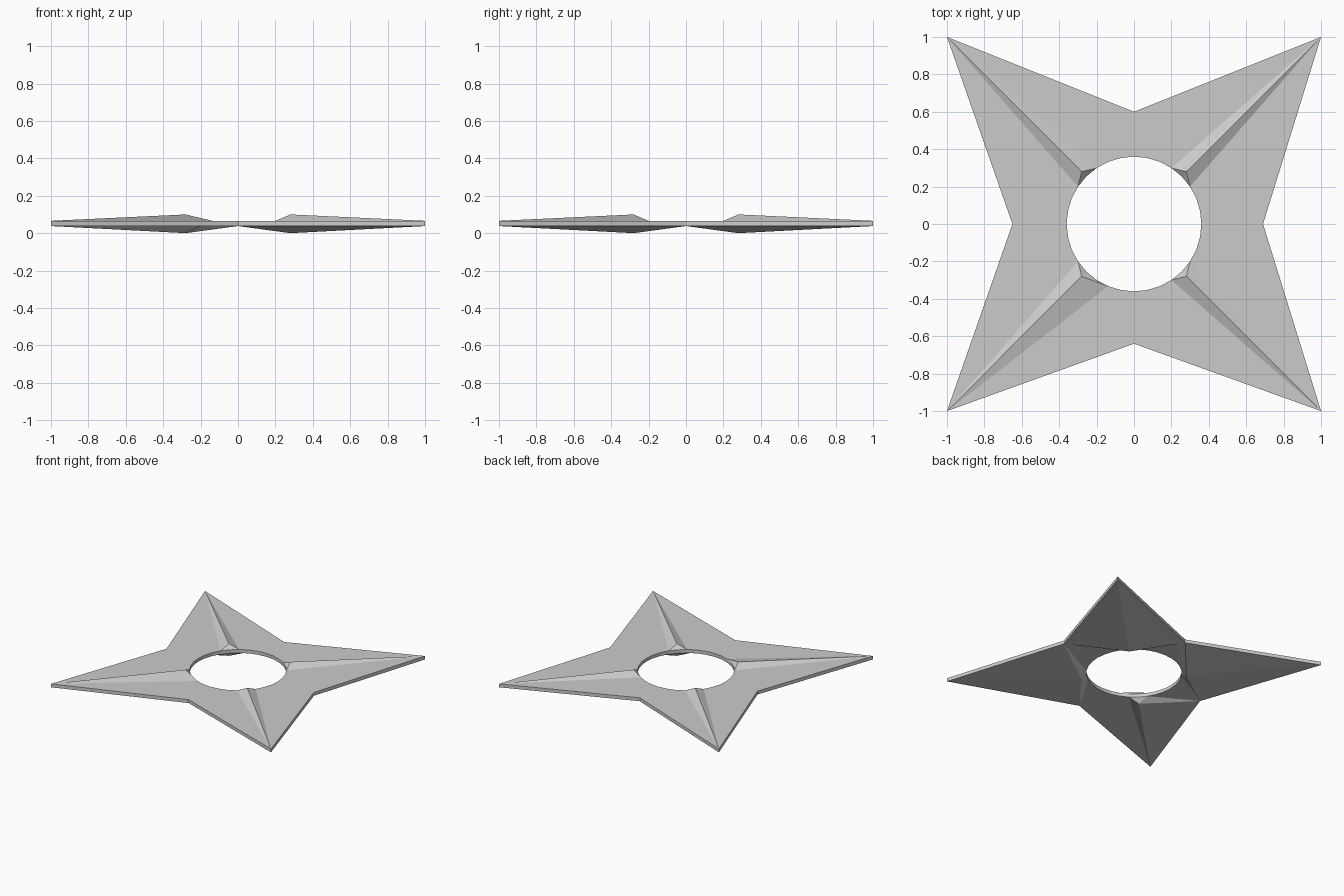
import bpy, bmesh
from math import cos, sin, radians

if "Cube" in bpy.data.objects:
    bpy.data.objects.remove(bpy.data.objects["Cube"])

SEG = 32
HOLE_R = 0.36
NOTCHES = [0.69, 0.60, 0.65, 0.64]   # distance of the inner corners on +x, +y, -x, -y

bm = bmesh.new()


def polar(r, deg, z):
    a = radians(deg)
    return bm.verts.new((r * cos(a), r * sin(a), z))


def sheet(z, peak_z, wide):
    """One star-shaped side: hole rim, tips, notches and a raised peak per arm."""
    rim = [polar(HOLE_R, i * 360 / SEG, z) for i in range(SEG)]
    notch = [polar(r, 90 * i, z) for i, r in enumerate(NOTCHES)]
    outline = []
    for q in range(4):
        deg = 45 + 90 * q
        tip = polar(2 ** 0.5, deg, z)
        peak = polar(0.28 * 2 ** 0.5, deg, peak_z)
        outline += [notch[q], tip]
        for s in (1, -1):
            corner = notch[(q + (s > 0)) % 4]
            r = [rim[(4 + 8 * q + s * j) % SEG] for j in range(5)]
            odd = q == 2 and s == 1
            bm.faces.new((peak, r[0], r[1]))
            if wide and not odd:
                # broad slope reaching to the notch
                bm.faces.new((tip, peak, corner))
                bm.faces.new((peak, r[1], corner))
                first = 1
            else:
                # narrow ridge beside a flat plate
                first = 2 if odd and not wide else 1
                for j in range(1, first):
                    bm.faces.new((peak, r[j], r[j + 1]))
                bm.faces.new((tip, peak, r[first]))
                bm.faces.new((tip, r[first], corner))
            for j in range(first, 4):
                bm.faces.new((corner, r[j], r[j + 1]))
    return rim, outline


top = sheet(0.066, 0.10, False)
bottom = sheet(0.038, 0.0, True)

# Outer edge band and hole wall
for a, b in zip(top, bottom):
    n = len(a)
    for i in range(n):
        j = (i + 1) % n
        bm.faces.new((a[i], a[j], b[j], b[i]))

bmesh.ops.recalc_face_normals(bm, faces=bm.faces[:])
mesh = bpy.data.meshes.new("throwing_star")
bm.to_mesh(mesh)
bm.free()
bpy.context.collection.objects.link(bpy.data.objects.new("throwing_star", mesh))
